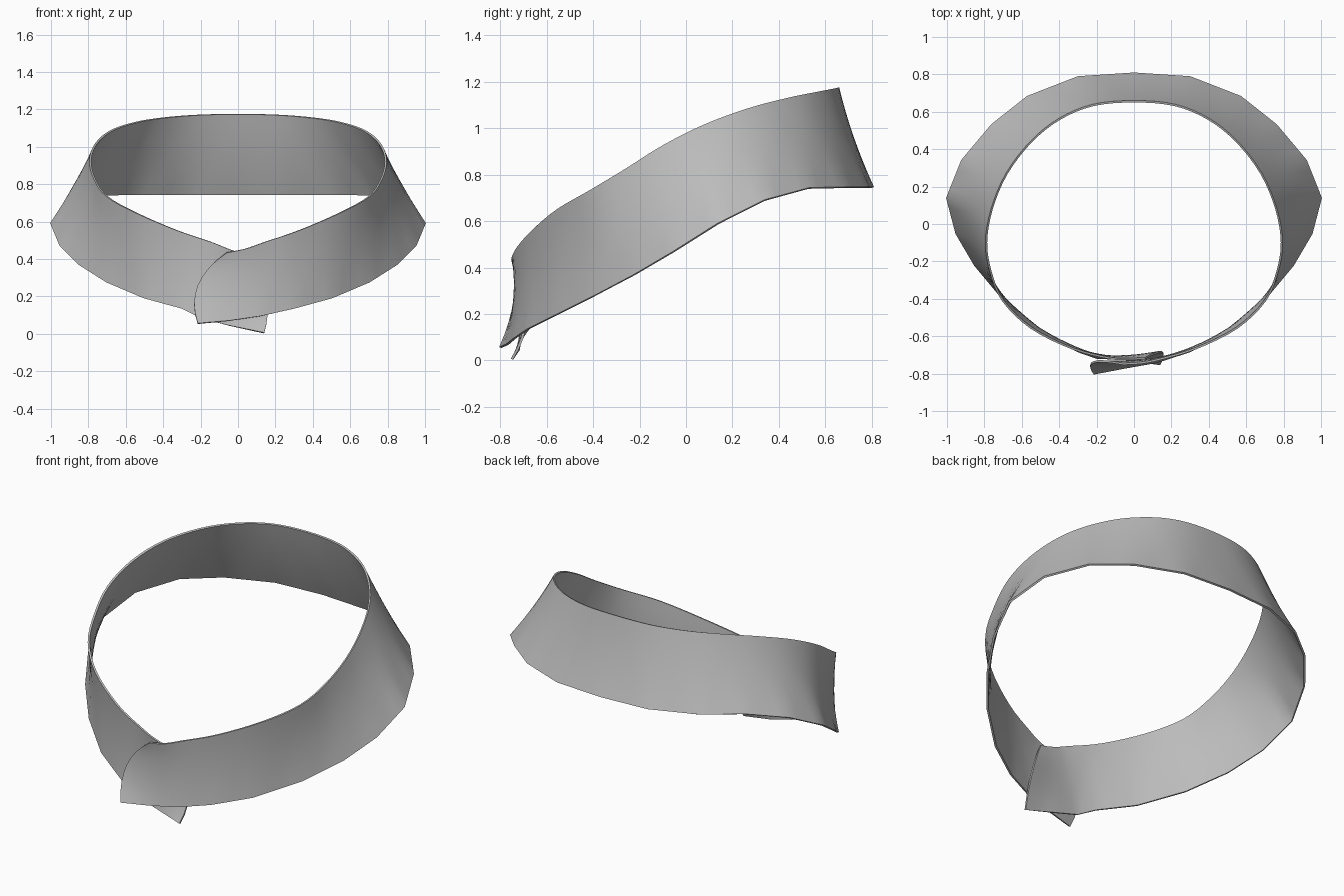
import bpy
from mathutils import Vector

cube = bpy.data.objects.get("Cube")
if cube:
    bpy.data.objects.remove(cube, do_unlink=True)

SUB = 4      # steps between stations
ROWS = 8     # steps across the band

# Half of the band from back to front: upper edge, lower edge
half = [
    ((0, .655, 1.175), (0, .805, .745)),
    ((.22, .635, 1.17), (.30, .785, .745)),
    ((.40, .56, 1.155), (.57, .68, .745)),
    ((.55, .44, 1.13), (.76, .53, .742)),
    ((.68, .27, 1.085), (.92, .34, .69)),
    ((.76, .08, 1.015), (1.0, .14, .59)),
    ((.79, -.10, .925), (.95, -.05, .47)),
    ((.765, -.26, .825), (.85, -.22, .37)),
    ((.70, -.41, .735), (.70, -.40, .275)),
    ((.55, -.555, .65), (.50, -.57, .19)),
    ((.33, -.665, .555), (.30, -.68, .135)),
]


def station(top, low, mid=None):
    top, low = Vector(top), Vector(low)
    if mid is None:
        mid = (top + low) / 2
        mid -= Vector((mid.x, mid.y, 0)).normalized() * .012
    return top, Vector(mid), low


def flip(p):
    return (-p[0], p[1], p[2])


# Overlapping ends: the outer flap and the tucked inner flap
outer_flap = [
    station((.14, -.722, .49), (.12, -.738, .095)),
    station((.04, -.742, .455), (-.05, -.768, .07), (-.04, -.738, .26)),
    station((-.06, -.748, .435), (-.215, -.80, .055), (-.215, -.738, .26)),
]
inner_flap = [
    station((-.14, -.715, .49), (-.20, -.715, .085)),
    station((-.04, -.722, .45), (-.05, -.722, .045), (-.02, -.705, .25)),
    station((.06, -.718, .42), (.14, -.75, .005), (.15, -.685, .20)),
]
left = [station(t, b) for t, b in half]
right = [station(flip(t), flip(b)) for t, b in half[1:]]
stations = inner_flap[::-1] + right[::-1] + left + outer_flap


def smooth_point(a, b, c, d, t):
    return (2 * b + (c - a) * t + (2 * a - 5 * b + 4 * c - d) * t ** 2
            + (3 * b - a - 3 * c + d) * t ** 3) / 2


# Smooth upper edge, faceted lower edge
sections = []
last = len(stations) - 1
for i in range(last):
    near = [stations[max(0, min(last, i + k))] for k in (-1, 0, 1, 2)]
    for s in range(SUB + (i == last - 1)):
        t = s / SUB
        top, mid = (smooth_point(*(n[r] for n in near), t) for r in (0, 1))
        sections.append((top, mid, near[1][2].lerp(near[2][2], t)))

verts, faces = [], []
for top, mid, low in sections:
    for r in range(ROWS + 1):
        v = r / ROWS
        verts.append(top * (1 - v) * (1 - 2 * v) + mid * 4 * v * (1 - v) + low * v * (2 * v - 1))
w = ROWS + 1
for i in range(len(sections) - 1):
    for r in range(ROWS):
        a = i * w + r
        faces.append((a, a + 1, a + w + 1, a + w))

mesh = bpy.data.meshes.new("collar_band")
mesh.from_pydata(verts, [], faces)
band = bpy.data.objects.new("collar_band", mesh)
bpy.context.collection.objects.link(band)

# Plain grey cloth
grey = bpy.data.materials.new("grey_cloth")
grey.use_nodes = True
colour = (.5, .5, .5, 1)
grey.diffuse_color = colour
grey.node_tree.nodes["Principled BSDF"].inputs["Base Color"].default_value = colour
mesh.materials.append(grey)

# Thin cloth thickness
solid = band.modifiers.new("thickness", "SOLIDIFY")
solid.thickness = .011
solid.offset = 0
bpy.ops.object.select_all(action="DESELECT")
band.select_set(True)
bpy.context.view_layer.objects.active = band
bpy.ops.object.modifier_apply(modifier="thickness")
bpy.ops.object.shade_smooth_by_angle(angle=.7)
